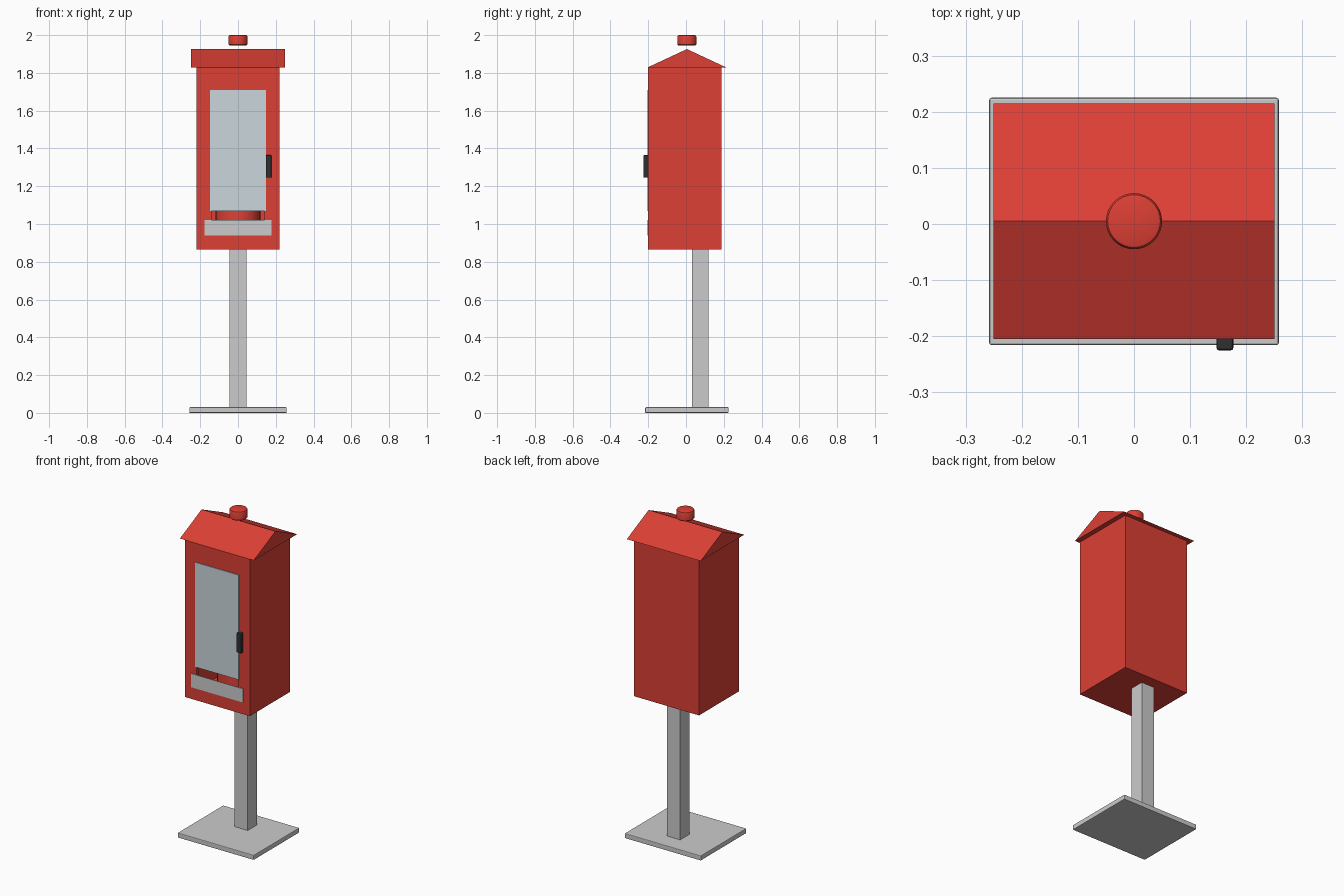
import bpy, bmesh, math

if "Cube" in bpy.data.objects:
    bpy.data.objects.remove(bpy.data.objects["Cube"])

CY = 0.005  # cabinet centre in y


def material(name, rgb):
    m = bpy.data.materials.new(name)
    m.diffuse_color = (*rgb, 1)
    m.use_nodes = True
    m.node_tree.nodes["Principled BSDF"].inputs["Base Color"].default_value = m.diffuse_color
    return m


RED = material("red_paint", (0.72, 0.05, 0.035))
BLACK = material("black_plastic", (0.03, 0.03, 0.03))
GLASS = material("pale_glass", (0.6, 0.68, 0.72))
PLATE = material("light_plate", (0.6, 0.6, 0.6))


def finish(name, bm, mat=None, bevel=0.0, smooth=False):
    bmesh.ops.recalc_face_normals(bm, faces=bm.faces)
    me = bpy.data.meshes.new(name)
    bm.to_mesh(me)
    bm.free()
    ob = bpy.data.objects.new(name, me)
    bpy.context.collection.objects.link(ob)
    if mat:
        me.materials.append(mat)
    if bevel:
        mod = ob.modifiers.new("bevel", 'BEVEL')
        mod.width, mod.segments = bevel, 2
    if smooth:
        bpy.context.view_layer.objects.active = ob
        ob.select_set(True)
        bpy.ops.object.shade_smooth_by_angle(angle=math.radians(35))
        ob.select_set(False)
    return ob


def box_mesh(x, y, z):
    bm = bmesh.new()
    bmesh.ops.create_cube(bm, size=1)
    for v in bm.verts:
        v.co = [r[0] if c < 0 else r[1] for c, r in zip(v.co, (x, y, z))]
    return bm


def box(name, x, y, z, mat=None, bevel=0.0):
    return finish(name, box_mesh(x, y, z), mat, bevel)


def lathe(name, profile, y, mat, bevel=0.0):
    bm = bmesh.new()
    vs = [bm.verts.new((r, y, z)) for r, z in profile]
    es = [bm.edges.new(p) for p in zip(vs, vs[1:])]
    bmesh.ops.spin(bm, geom=vs + es, cent=(0, y, 0), axis=(0, 0, 1),
                   angle=math.tau, steps=32, use_duplicate=False)
    bmesh.ops.remove_doubles(bm, verts=bm.verts, dist=1e-5)
    return finish(name, bm, mat, bevel, True)


# stand
box("base_plate", (-0.258, 0.258), (-0.216, 0.225), (0, 0.03), None, 0.004)
box("post", (-0.044, 0.044), (0.031, 0.119), (0.03, 0.87))

# cabinet shell, open at the front
bm = box_mesh((-0.22, 0.22), (-0.183, 0.188), (0.865, 1.83))
front = min(bm.faces, key=lambda f: f.calc_center_median().y)
bmesh.ops.delete(bm, geom=[front], context='FACES_ONLY')
shell = finish("cabinet_shell", bm, RED)
solid = shell.modifiers.new("wall", 'SOLIDIFY')
solid.thickness, solid.offset = 0.02, -1

# door with a window opening
door = box("door", (-0.22, 0.22), (-0.2, -0.183), (0.865, 1.83), RED)
cutter = box("door_cutter", (-0.14, 0.14), (-0.3, -0.1), (0.99, 1.70))
cutter.hide_render = True
cutter.hide_set(True)
cut = door.modifiers.new("opening", 'BOOLEAN')
cut.operation, cut.object, cut.solver = 'DIFFERENCE', cutter, 'EXACT'

# door fittings
box("window_pane", (-0.148, 0.148), (-0.205, -0.2), (1.07, 1.71), GLASS)
box("blank_label_plate", (-0.177, 0.177), (-0.204, -0.2), (0.938, 1.022), PLATE)
box("handle", (0.147, 0.177), (-0.225, -0.2), (1.245, 1.365), BLACK, 0.004)

# extinguisher inside the cabinet
lathe("extinguisher_tank", [(0, 0.885), (0.118, 0.885), (0.118, 1.4), (0.105, 1.45),
                            (0.07, 1.485), (0.03, 1.5), (0, 1.5)], CY, RED)
lathe("extinguisher_valve", [(0, 1.5), (0.03, 1.5), (0.03, 1.57), (0, 1.57)], CY, BLACK)

# gable roof
bm = bmesh.new()
tri = [bm.verts.new((-0.25, CY + y, z)) for y, z in
       ((-0.21, 1.828), (0.21, 1.828), (0, 1.926))]
face = bm.faces.new(tri)
ext = bmesh.ops.extrude_face_region(bm, geom=[face], use_keep_orig=True)
for g in ext["geom"]:
    if isinstance(g, bmesh.types.BMVert):
        g.co.x = 0.25
finish("gable_roof", bm, RED)

# beacon cap above the ridge
lathe("roof_beacon", [(0, 1.945), (0.045, 1.945), (0.05, 1.95), (0.05, 1.992),
                      (0.047, 1.998), (0.042, 2.0), (0, 2.0)], CY, RED)
